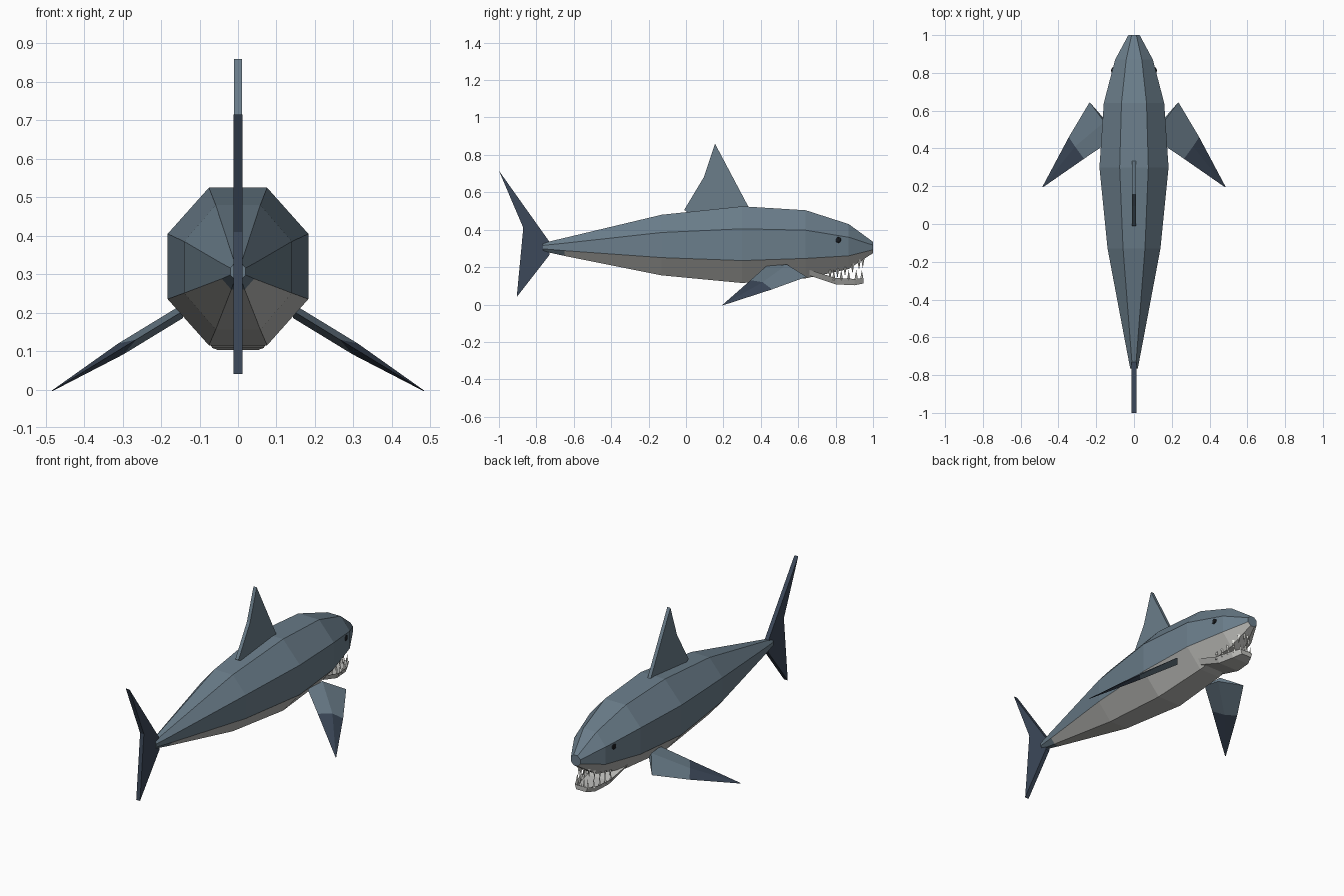
import bpy, bmesh, math
from mathutils import Vector

cube = bpy.data.objects.get("Cube")
if cube:
    bpy.data.objects.remove(cube)


def material(name, r, g, b):
    m = bpy.data.materials.new(name)
    m.use_nodes = True
    m.diffuse_color = (r, g, b, 1)
    m.node_tree.nodes["Principled BSDF"].inputs["Base Color"].default_value = (r, g, b, 1)
    return m


slate = material("slate blue", .145, .205, .255)
navy = material("dark navy", .045, .065, .1)
pale = material("pale grey", .5, .5, .48)
white = material("tooth white", .8, .8, .76)
black = material("eye black", .01, .012, .015)


def finish(name, bm, mats, rule=None):
    bmesh.ops.recalc_face_normals(bm, faces=bm.faces[:])
    if rule:
        for f in bm.faces:
            f.material_index = rule(f)
    mesh = bpy.data.meshes.new(name)
    bm.to_mesh(mesh)
    bm.free()
    for m in mats:
        mesh.materials.append(m)
    obj = bpy.data.objects.new(name, mesh)
    bpy.context.collection.objects.link(obj)
    return obj


def loft(sections):
    """Skin a list of equal closed cross-sections and cap both ends."""
    bm = bmesh.new()
    rings = [[bm.verts.new(p) for p in s] for s in sections]
    n = len(rings[0])
    for a, b in zip(rings, rings[1:]):
        for i in range(n):
            j = (i + 1) % n
            bm.faces.new((a[i], a[j], b[j], b[i]))
    bm.faces.new(rings[0])
    bm.faces.new(rings[-1])
    return bm


def plate(name, outline, half, mat):
    """Flat fin in the centre plane from a (y, z) outline."""
    return finish(name, loft([[(x, y, z) for y, z in outline] for x in (-half, half)]), [mat])


# Body: octagonal rings (y, centre height, half width, half height)
rings = [(-.765, .307, .02, .022), (-.65, .308, .042, .048), (-.13, .318, .14, .162),
         (.3, .32, .183, .205), (.64, .322, .16, .182), (.87, .31, .1, .12),
         (1, .305, .03, .03)]
k = 1 / math.cos(math.pi / 8)
angles = [math.pi / 8 + i * math.pi / 4 for i in range(8)]
body = loft([[(rx * k * math.cos(a), y, cz + rz * k * math.sin(a)) for a in angles]
             for y, cz, rx, rz in rings])
finish("body", body, [slate, pale],
       lambda f: int(f.normal.z < -.3 and f.calc_center_median().y > -.65))

# Centre-line fins
plate("dorsal_fin", [(-.01, .505), (.095, .68), (.155, .86), (.335, .52), (.3, .48), (.05, .47)],
      .01, slate)
plate("tail_fin", [(-1, .715), (-.73, .335), (-.73, .265), (-.905, .04), (-.87, .41)],
      .012, navy)


# Pectoral fins: lens-shaped sections lying in one sloping plane, dark tips
def fin_point(x, y, lift, side):
    return Vector((side * (x + lift * .5), y, .2 - .61 * (x - .15) + lift))


def fin_section(lead, mid, trail, thick, side):
    return [fin_point(*lead, 0, side), fin_point(*mid, thick, side),
            fin_point(*trail, 0, side), fin_point(*mid, -thick, side)]


for label, side in (("left", 1), ("right", -1)):
    fin = loft([fin_section((.235, .645), (.15, .54), (.14, .43), .014, side),
                fin_section((.345, .46), (.305, .41), (.265, .345), .014, side),
                fin_section((.485, .197), (.483, .196), (.481, .195), .001, side)])
    finish(label + "_pectoral_fin", fin, [slate, navy],
           lambda f: int(abs(f.calc_center_median().x) > .32))

    # Eye: small faceted bead set into the head
    eye = bmesh.new()
    bmesh.ops.create_icosphere(eye, subdivisions=1, radius=.02)
    bmesh.ops.scale(eye, vec=(.6, .9, 1), verts=eye.verts[:])
    bmesh.ops.translate(eye, vec=(side * .111, .813, .345), verts=eye.verts[:])
    finish(label + "_eye", eye, [black])

# Lower jaw: bent scoop (y, top, bottom, half width) with a sunken floor
jaw_rows = [(.66, .185, .155, .1), (.8, .142, .108, .084), (.9, .137, .103, .066),
            (.95, .14, .113, .04)]
jaw = loft([[(-w, y, t), (w, y, t), (w * .8, y, b), (-w * .8, y, b)]
            for y, t, b, w in jaw_rows])
bmesh.ops.recalc_face_normals(jaw, faces=jaw.faces[:])
top = [f for f in jaw.faces if f.normal.z > .7]
bmesh.ops.inset_region(jaw, faces=top, thickness=.016, depth=-.014)
finish("lower_jaw", jaw, [pale])


# Teeth: four-sided spikes along both jaws
def tooth(bm, x, y, z, height):
    base = [bm.verts.new((x + dx, y + dy, z))
            for dx, dy in ((-.008, 0), (0, -.01), (.008, 0), (0, .01))]
    tip = bm.verts.new((x * .95, y, z + height))
    bm.faces.new(base)
    for i in range(4):
        bm.faces.new((base[i], base[(i + 1) % 4], tip))


lower, upper = bmesh.new(), bmesh.new()
for side in (1, -1):
    for y, x in ((.79, .077), (.83, .07), (.87, .063), (.91, .053), (.94, .036), (.94, .012)):
        tooth(lower, side * x, y, .13, .055)
    for y, x, z in ((.77, .06, .185), (.81, .055, .195), (.85, .05, .205),
                    (.89, .043, .22), (.925, .034, .24), (.945, .012, .25)):
        tooth(upper, side * x, y, z, -.055)
finish("lower_teeth", lower, [white])
finish("upper_teeth", upper, [white])
